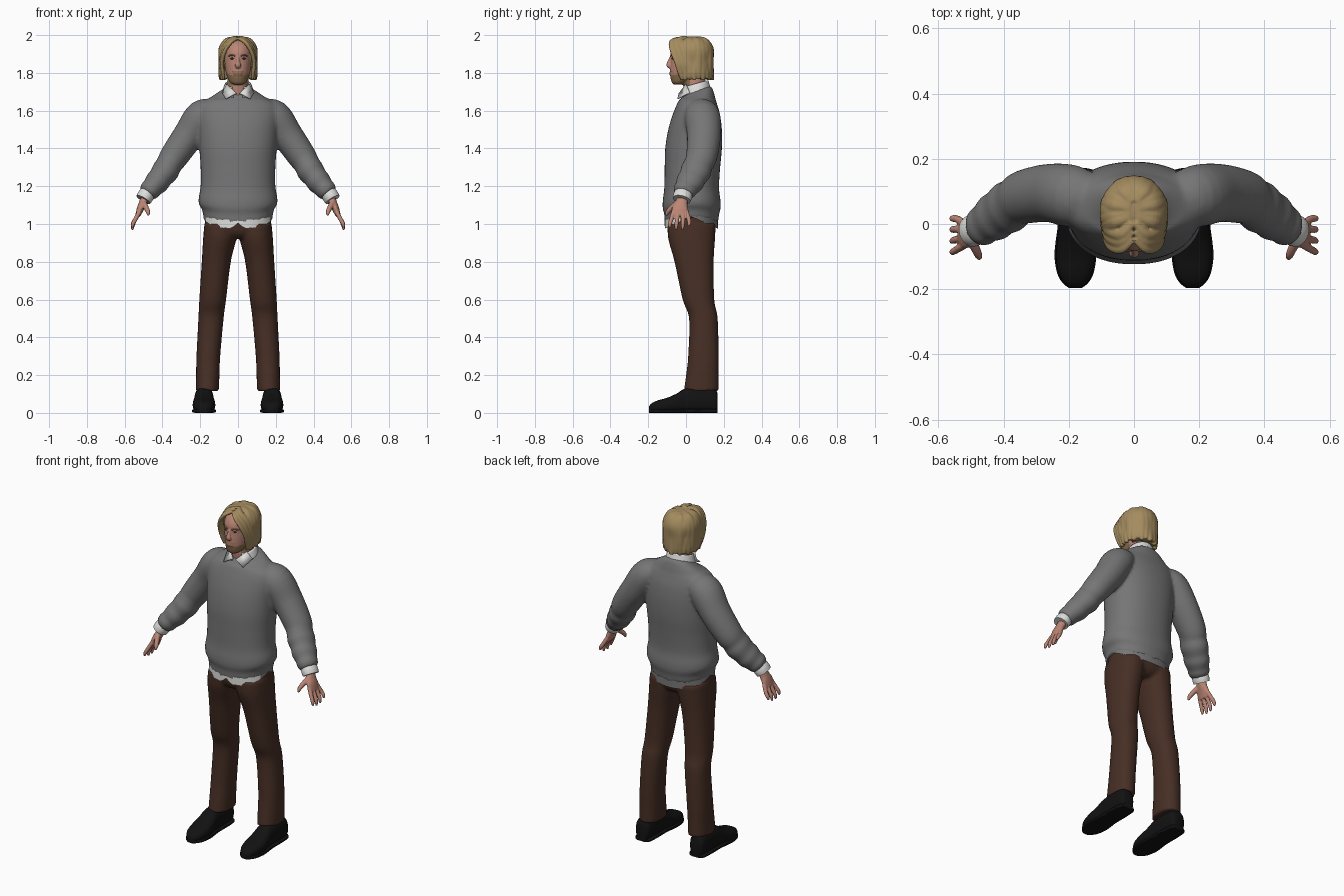
import bpy, bmesh, math
from mathutils import Vector, Matrix


def material(name, rgb):
    m = bpy.data.materials.new(name)
    m.diffuse_color = (*rgb, 1)
    return m


WOOL = material("grey wool", (0.18, 0.18, 0.18))
CLOTH = material("white cloth", (0.72, 0.72, 0.71))
BROWN = material("brown trousers", (0.062, 0.028, 0.018))
BLACK = material("black leather", (0.006, 0.006, 0.006))
SKIN = material("skin", (0.50, 0.24, 0.18))
HAIR = material("blond hair", (0.37, 0.26, 0.115))
BEARD = material("beard", (0.25, 0.155, 0.075))
LIP = material("lips", (0.33, 0.13, 0.10))
EYE = material("eyes", (0.06, 0.05, 0.045))
X, Y, Z = Vector((1, 0, 0)), Vector((0, 1, 0)), Vector((0, 0, 1))


def spline(pts, steps):
    """Smooth interpolation through tuples of any length."""
    out = []
    for i in range(len(pts) - 1):
        a, b, c, d = pts[max(i - 1, 0)], pts[i], pts[i + 1], pts[min(i + 2, len(pts) - 1)]
        for k in range(steps):
            t = k / steps
            out.append([0.5 * (2 * q + (r - p) * t + (2 * p - 5 * q + 4 * r - s) * t * t
                               + (3 * q - p - 3 * r + s) * t ** 3) for p, q, r, s in zip(a, b, c, d)])
    return out + [list(pts[-1])]


def tube(bm, pts, side=1, axis=None, ref=Y, n=24, power=2.0, steps=5, cap=True):
    """Loft of rings (x, y, z, radius along ref, other radius)."""
    P = spline(pts, steps)
    rings = []
    for i, p in enumerate(P):
        t = axis or (Vector(P[min(i + 1, len(P) - 1)][:3]) - Vector(P[max(i - 1, 0)][:3])).normalized()
        u = (ref - t * ref.dot(t)).normalized()
        v = t.cross(u)
        ring = []
        for k in range(n):
            c, s = math.cos(k * math.tau / n), math.sin(k * math.tau / n)
            e = 2 / power
            co = Vector(p[:3]) + u * (p[3] * math.copysign(abs(c) ** e, c)) \
                + v * (p[4] * math.copysign(abs(s) ** e, s))
            co.x *= side
            ring.append(bm.verts.new(co))
        rings.append(ring)
    for a, b in zip(rings, rings[1:]):
        for k in range(n):
            bm.faces.new((a[k], a[(k + 1) % n], b[(k + 1) % n], b[k]))
    if cap:
        bm.faces.new(rings[0])
        bm.faces.new(rings[-1])


def stack(bm, rows, side=1, **kw):
    """Horizontal rings given as (z, x, y, radius x, radius y)."""
    tube(bm, [(x, y, z, rx, ry) for z, x, y, rx, ry in rows], side, axis=Z, ref=X, **kw)


def ball(bm, co, size):
    bmesh.ops.create_uvsphere(bm, u_segments=24, v_segments=16, radius=1,
                              matrix=Matrix.Translation(co) @ Matrix.Diagonal((*size, 1)))


def finish(name, bm, mats, voxel=0, smooth=0, angle=60, paint=None):
    bmesh.ops.recalc_face_normals(bm, faces=bm.faces)
    me = bpy.data.meshes.new(name)
    bm.to_mesh(me)
    bm.free()
    ob = bpy.data.objects.new(name, me)
    bpy.context.collection.objects.link(ob)
    if voxel:  # fuse the overlapping pieces into one skin
        r = ob.modifiers.new("fuse", 'REMESH')
        r.mode, r.voxel_size = 'VOXEL', voxel
        if smooth:
            s = ob.modifiers.new("relax", 'SMOOTH')
            s.factor, s.iterations = 0.5, smooth
        bpy.context.view_layer.update()
        new = bpy.data.meshes.new_from_object(ob.evaluated_get(bpy.context.evaluated_depsgraph_get()))
        ob.modifiers.clear()
        if len(new.polygons):
            ob.data = new
    ob.data.materials.clear()
    for m in mats:
        ob.data.materials.append(m)
    for p in ob.data.polygons:
        p.material_index = paint(p.center) if paint else 0
    bpy.ops.object.select_all(action='DESELECT')
    ob.select_set(True)
    bpy.context.view_layer.objects.active = ob
    bpy.ops.object.shade_smooth_by_angle(angle=math.radians(angle))
    return ob


# Sweater: torso with sagging hem, sloped neckline and two sleeves
bm = bmesh.new()
stack(bm, [(1.035, 0, .028, .183, .142), (1.075, 0, .03, .19, .145), (1.105, 0, .03, .207, .153),
           (1.14, 0, .03, .208, .153), (1.2, 0, .03, .198, .145), (1.3, 0, .034, .198, .147),
           (1.4, 0, .04, .205, .15), (1.5, 0, .048, .212, .142), (1.58, 0, .055, .218, .125),
           (1.63, 0, .058, .205, .108), (1.665, 0, .06, .155, .094), (1.695, 0, .057, .1, .08),
           (1.71, 0, .055, .075, .07)], n=40, power=2.2)
for v in bm.verts:
    d = (v.co.y - .03) / .15
    if v.co.z < 1.25:
        v.co.z -= .03 * min((1.25 - v.co.z) / .2, 1) * d * d
    elif v.co.z > 1.66:
        v.co.z += .35 * (v.co.y - .06) * min((v.co.z - 1.66) / .03, 1)
for s in (1, -1):
    tube(bm, [(.11, .07, 1.60, .07, .055), (.187, .085, 1.573, .095, .088), (.26, .095, 1.47, .09, .083),
              (.337, .083, 1.36, .083, .076), (.365, .065, 1.315, .077, .069), (.385, .052, 1.28, .082, .072),
              (.41, .035, 1.247, .074, .064), (.43, .02, 1.22, .075, .065), (.455, .003, 1.192, .062, .055),
              (.467, -.006, 1.178, .063, .056), (.483, -.014, 1.158, .052, .046)], s)
finish("sweater", bm, [WOOL], voxel=.01, smooth=3)

# Shirt tail below the hem: parted in front, dipping front and back
bm = bmesh.new()
stack(bm, [(1.06, 0, .028, .182, .14), (1.0, 0, .028, .183, .141)], n=64, power=2.2, steps=1, cap=False)
for v in bm.verts:
    if v.co.z < 1.03:
        d = abs(v.co.y - .028) / .141
        notch = .03 * max(0, 1 - abs(v.co.x) / .035) if v.co.y < 0 else 0
        v.co.z = 1.04 - .065 * d + notch
finish("shirt_tail", bm, [CLOTH, WOOL], paint=lambda c: int(c.y > -.03))

# Trousers
bm = bmesh.new()
stack(bm, [(.925, 0, .03, .09, .09), (.965, 0, .03, .165, .122), (1.08, 0, .03, .176, .133)], power=2.2)
for s in (1, -1):
    stack(bm, [(.115, .162, .08, .061, .092), (.2, .16, .086, .062, .086), (.3, .157, .092, .063, .081),
               (.5, .143, .092, .067, .076), (.6, .134, .066, .071, .084), (.8, .115, .043, .077, .104),
               (.92, .097, .03, .088, .124), (1.0, .09, .03, .088, .128)], s, power=2.2)
finish("trousers", bm, [BROWN], voxel=.01, smooth=2)

# Shoes with soles
for s, label in ((1, "left"), (-1, "right")):
    bm = bmesh.new()
    outline = [(.168, .10, .032), (.15, .125, .045), (.09, .135, .05), (.0, .128, .05), (-.05, .10, .056),
               (-.10, .078, .060), (-.15, .064, .052), (-.18, .05, .036), (-.197, .032, .015)]
    tube(bm, [(.18, y, h / 2 + .002, w, h / 2) for y, h, w in outline], s, axis=-Y, ref=X, power=2.6)
    tube(bm, [(.18, y, .01, w + .004, .01) for y, h, w in outline], s, axis=-Y, ref=X, power=5)
    finish(label + "_shoe", bm, [BLACK], angle=45)

# Shirt cuffs and hands
for s, label in ((1, "left"), (-1, "right")):
    bm = bmesh.new()
    tube(bm, [(.476, -.011, 1.167, .047, .041), (.49, -.018, 1.147, .05, .044),
              (.501, -.023, 1.129, .048, .042)], s)
    finish(label + "_cuff", bm, [CLOTH])
    bm = bmesh.new()
    tube(bm, [(.485, -.015, 1.155, .028, .023), (.503, -.024, 1.11, .033, .022),
              (.517, -.031, 1.08, .044, .019), (.53, -.033, 1.045, .042, .014)], s)
    for i in range(4):
        drop = (.012, 0, .002, .02)[i]
        tube(bm, [(.522, -.066 + .023 * i, 1.065, .012, .012), (.543, -.078 + .031 * i, 1.025, .0115, .0115),
                  (.556, -.085 + .034 * i, .995 + drop / 2, .0105, .0105),
                  (.56, -.087 + .034 * i, .968 + drop, .006, .006)], s, n=10)
    tube(bm, [(.505, -.035, 1.12, .016, .016), (.488, -.072, 1.09, .0145, .0145),
              (.477, -.096, 1.065, .012, .012), (.475, -.106, 1.045, .006, .006)], s, ref=X, n=10)
    finish(label + "_hand", bm, [SKIN], voxel=.0045, smooth=1)


# Head, nose and neck, with beard and lips painted by position
def face_paint(c):
    if c.y < -.068 and abs(c.x) < .024 and 1.791 < c.z < 1.801:
        return 2
    edge = 1.788 + .22 * max(0, abs(c.x) - .03)
    moustache = abs(c.x) < .032 and 1.801 <= c.z < 1.809
    return int(1.735 < c.z and c.y < .02 and (c.z < edge or (moustache and c.y < -.06)))


bm = bmesh.new()
stack(bm, [(1.738, 0, -.04, .022, .024), (1.75, 0, -.034, .042, .041), (1.785, 0, -.008, .059, .076),
           (1.83, 0, .012, .07, .096), (1.87, 0, .022, .076, .103), (1.91, 0, .028, .078, .109),
           (1.95, 0, .035, .07, .095), (1.978, 0, .035, .04, .055)], n=32)
stack(bm, [(1.64, 0, .06, .07, .065), (1.70, 0, .05, .06, .062), (1.74, 0, .045, .056, .06),
           (1.82, 0, .045, .055, .06)])
tube(bm, [(0, -.076, 1.885, .008, .01), (0, -.085, 1.86, .01, .012), (0, -.09, 1.84, .016, .014),
          (0, -.083, 1.828, .012, .008)], ref=X, n=12)
ball(bm, (0, -.077, 1.796), (.026, .012, .012))
ball(bm, (0, -.058, 1.756), (.026, .018, .016))
finish("head", bm, [SKIN, BEARD, LIP], voxel=.004, smooth=2, paint=face_paint)

# Eyes and eyebrows
bm = bmesh.new()
for s in (1, -1):
    ball(bm, (.03 * s, -.0725, 1.876), (.0115, .005, .0045))
finish("eyes", bm, [EYE])
bm = bmesh.new()
for s in (1, -1):
    tube(bm, [(.013, -.081, 1.889, .003, .004), (.032, -.075, 1.894, .004, .005),
              (.051, -.058, 1.889, .003, .003)], s, ref=Z, n=8)
finish("eyebrows", bm, [BEARD])

# Hair: skull cap and back mass covered in swept locks
bm = bmesh.new()
ball(bm, (0, .04, 1.892), (.098, .106, .099))
stack(bm, [(1.77, 0, .085, .078, .045), (1.82, 0, .082, .09, .056), (1.89, 0, .075, .09, .062)])
for s in (1, -1):
    for k in range(9):
        a = math.radians(66 + 14 * k)
        sn, cs = math.sin(a), math.cos(a)
        low = 1.762 + .008 * (k % 2)
        g = .003 * (k % 3)
        tube(bm, [(r * sn, .036 - q * cs, z, w, .012) for r, q, z, w in
                  ((.012, .035, 1.982, .014), (.065, .075, 1.972 - g, .02), (.092, .1, 1.925, .022),
                   (.095 - g, .104 - g, 1.86, .021), (.093, .101, 1.80, .018), (.087, .096 + g, low, .008))],
             s, ref=Vector((cs, sn, 0)), n=10)
    # front locks falling from the parting beside the face
    for d in (0, 1, 2):
        tube(bm, [(.004, -.045 + .025 * d, 1.982 + .003 * d, .012, .009),
                  (.038, -.075 + .022 * d, 1.962 + .008 * d, .016, .011),
                  (.070 + .004 * d, -.068 + .024 * d, 1.915 + .01 * d, .017, .011),
                  (.085 + .004 * d, -.045 + .022 * d, 1.855, .017, .011),
                  (.080 + .005 * d, -.03 + .022 * d, 1.80, .014, .01),
                  (.074 + .005 * d, -.022 + .022 * d, 1.762, .006, .006)], s, ref=Y, n=10)
finish("hair", bm, [HAIR], voxel=.0045, smooth=1, angle=50)

# Shirt collar: sloped open band with two folded points
bm = bmesh.new()
stack(bm, [(1.69, 0, .053, .083, .078), (1.72, 0, .051, .075, .07), (1.742, 0, .05, .066, .066)],
      n=40, steps=2, cap=False)
bmesh.ops.delete(bm, geom=[f for f in bm.faces if f.calc_center_median().y < 0
                           and abs(f.calc_center_median().x) < .03], context='FACES')
for v in bm.verts:
    v.co.z += .28 * (v.co.y - .05)
for s in (1, -1):
    bm.faces.new([bm.verts.new((x * s, y, z)) for x, y, z in
                  ((.008, -.036, 1.692), (.058, .0, 1.74), (.084, .02, 1.695), (.064, -.044, 1.662))])
collar = finish("collar", bm, [CLOTH])
thick = collar.modifiers.new("thickness", 'SOLIDIFY')
thick.thickness, thick.offset = .006, 0
